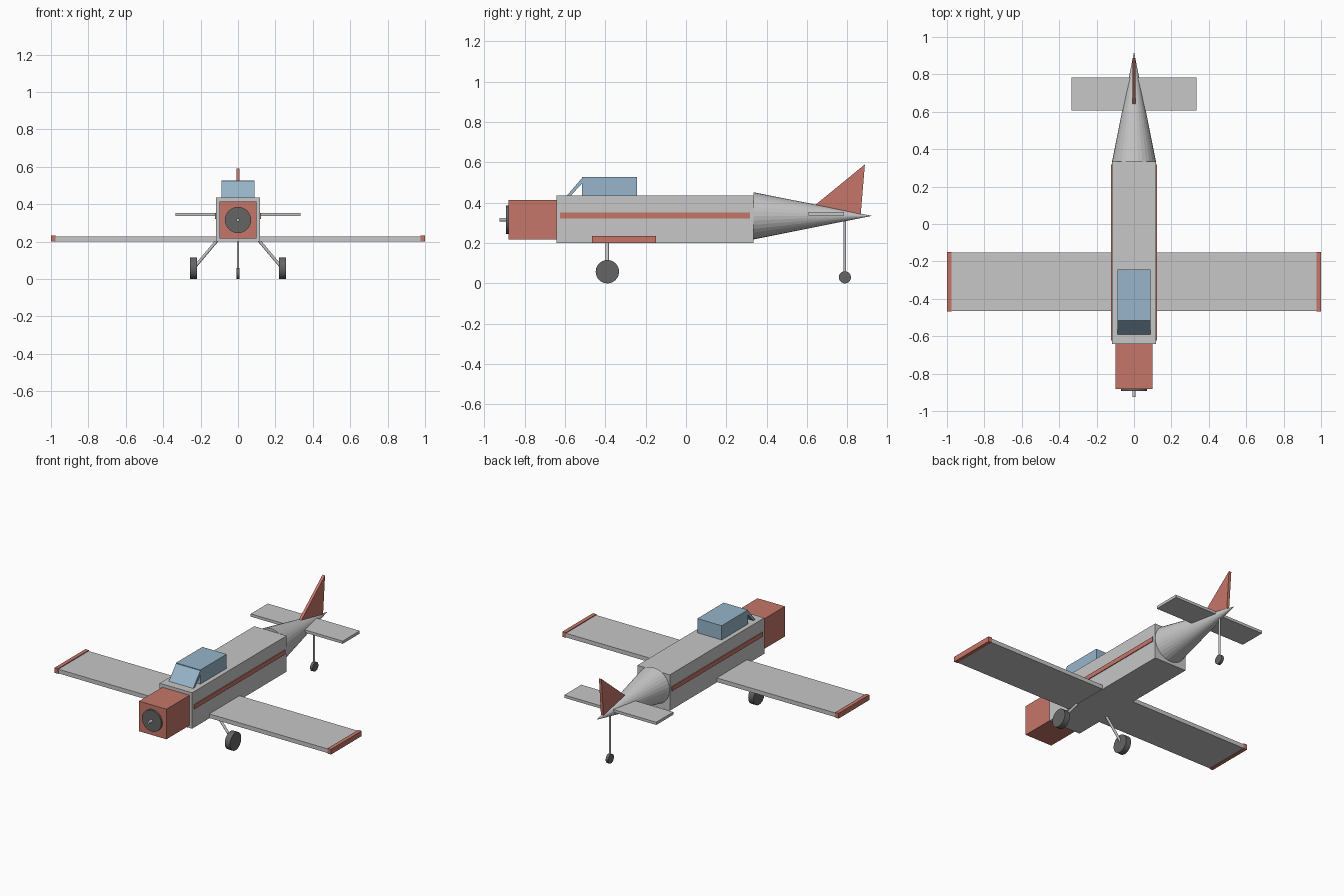
import bpy
import math
from mathutils import Vector

if "Cube" in bpy.data.objects:
    bpy.data.objects.remove(bpy.data.objects["Cube"])


def material(name, rgb):
    m = bpy.data.materials.new(name)
    m.diffuse_color = (*rgb, 1)
    m.use_nodes = True
    m.node_tree.nodes["Principled BSDF"].inputs["Base Color"].default_value = m.diffuse_color
    return m


GREY = material("light grey", (0.57, 0.57, 0.57))
RED = material("dull red", (0.56, 0.18, 0.14))
BLUE = material("window blue", (0.31, 0.46, 0.59))
DARK = material("dark grey", (0.13, 0.13, 0.13))


def mesh_object(name, verts, faces, mat):
    me = bpy.data.meshes.new(name)
    me.from_pydata(verts, [], faces)
    me.materials.append(mat)
    ob = bpy.data.objects.new(name, me)
    bpy.context.collection.objects.link(ob)
    return ob


def prism(name, profile, x0, x1, mat):
    """Extrude a (y, z) profile, listed anticlockwise seen from +x, along x."""
    n = len(profile)
    verts = [(x0, y, z) for y, z in profile] + [(x1, y, z) for y, z in profile]
    faces = [tuple(reversed(range(n))), tuple(range(n, 2 * n))]
    faces += [(i, (i + 1) % n, n + (i + 1) % n, n + i) for i in range(n)]
    return mesh_object(name, verts, faces, mat)


def box(name, x0, x1, y0, y1, z0, z1, mat):
    return prism(name, [(y0, z0), (y1, z0), (y1, z1), (y0, z1)], x0, x1, mat)


def rod(name, a, b, r0, mat, r1=None, sides=32):
    """Cylinder or cone from point a to point b."""
    a, b = Vector(a), Vector(b)
    bpy.ops.mesh.primitive_cone_add(
        vertices=sides, radius1=r0, radius2=r0 if r1 is None else r1,
        depth=(b - a).length, location=(a + b) / 2,
        rotation=(b - a).to_track_quat('Z', 'Y').to_euler())
    ob = bpy.context.object
    ob.name = name
    ob.data.materials.append(mat)
    return ob


# Body
box("fuselage", -0.117, 0.117, -0.642, 0.335, 0.2, 0.435, GREY)
box("engine_cowl", -0.099, 0.099, -0.881, -0.642, 0.217, 0.414, RED)
rod("tail_cone", (0, 0.335, 0.335), (0, 0.922, 0.335), 0.117, GREY, r1=0)

# Nose disc and shaft
rod("nose_disc", (0, -0.881, 0.316), (0, -0.893, 0.316), 0.07, DARK)
rod("propeller_shaft", (0, -0.893, 0.316), (0, -0.926, 0.316), 0.009, GREY, sides=12)

# Canopy and slanted windscreen plate
box("canopy", -0.088, 0.088, -0.515, -0.243, 0.435, 0.528, BLUE)
prism("windscreen", [(-0.59, 0.436), (-0.57, 0.436), (-0.512, 0.5), (-0.512, 0.527)],
      -0.088, 0.088, BLUE)

# Wings, wing tips, stripes and main gear, one of each per side
for side, s in (("left", 1), ("right", -1)):
    def span(a, b):
        return sorted((s * a, s * b))

    box(side + "_wing", *span(0.1, 0.978), -0.464, -0.152, 0.202, 0.229, GREY)
    box(side + "_wing_tip", *span(0.975, 1.0), -0.467, -0.15, 0.2, 0.234, RED)
    box(side + "_stripe", *span(0.116, 0.122), -0.624, 0.317, 0.322, 0.351, RED)
    rod(side + "_gear_strut", (s * 0.1, -0.39, 0.22), (s * 0.235, -0.39, 0.06),
        0.008, GREY, sides=12)
    rod(side + "_wheel", (s * 0.218, -0.39, 0.058), (s * 0.256, -0.39, 0.058), 0.058, DARK)

# Tail surfaces
box("tailplane", -0.333, 0.333, 0.607, 0.783, 0.336, 0.354, GREY)
prism("tail_fin", [(0.64, 0.388), (0.866, 0.338), (0.887, 0.59)], -0.009, 0.009, RED)

# Tail wheel
rod("tail_strut", (0, 0.788, 0.03), (0, 0.788, 0.335), 0.006, GREY, sides=12)
rod("tail_wheel", (-0.009, 0.788, 0.03), (0.009, 0.788, 0.03), 0.03, DARK)
